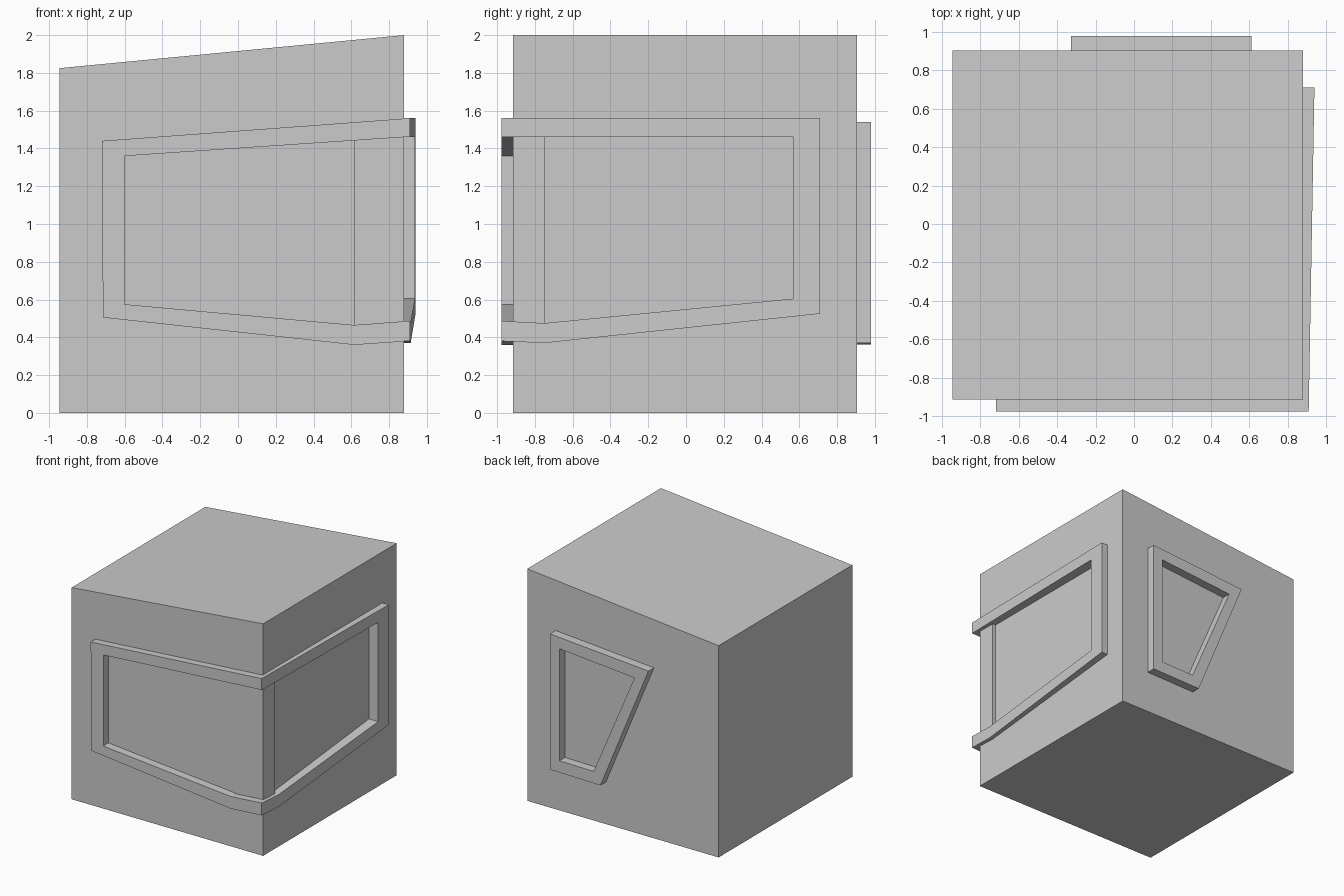
import bpy, bmesh

if "Cube" in bpy.data.objects:
    bpy.data.objects.remove(bpy.data.objects["Cube"])


def finish(name, bm):
    bmesh.ops.recalc_face_normals(bm, faces=bm.faces)
    me = bpy.data.meshes.new(name)
    bm.to_mesh(me)
    bm.free()
    ob = bpy.data.objects.new(name, me)
    bpy.context.collection.objects.link(ob)
    return ob


def prism(name, pts, near, far):
    """Solid from a profile; near / far place each 2D point in space."""
    bm = bmesh.new()
    a = [bm.verts.new(near(*p)) for p in pts]
    b = [bm.verts.new(far(*p)) for p in pts]
    bm.faces.new(a)
    bm.faces.new(b)
    for i in range(len(pts)):
        j = (i + 1) % len(pts)
        bm.faces.new((a[i], a[j], b[j], b[i]))
    return finish(name, bm)


def trim(name, outer, inner, near, far, closed):
    """Raised strip between an outer and an inner outline."""
    bm = bmesh.new()
    n = len(outer)
    rails = [[bm.verts.new(f(*p)) for p in path]
             for f, path in ((near, outer), (near, inner), (far, inner), (far, outer))]
    for i in range(n if closed else n - 1):
        j = (i + 1) % n
        for k in range(4):
            r, s = rails[k], rails[(k + 1) % 4]
            bm.faces.new((r[i], r[j], s[j], s[i]))
    if not closed:
        for i in (0, n - 1):
            bm.faces.new([r[i] for r in rails])
    return finish(name, bm)


def on_y(y):
    return lambda x, z: (x, y, z)


def on_x(x):
    return lambda y, z: (x, y, z)


def right_outer(y, z):
    return (0.91 + 0.03 * (y + 0.98) / 1.69, y, z)


# main body with sloping roof
body = prism("body", [(-0.945, 0), (0.88, 0), (0.88, 2), (-0.945, 1.825)],
             on_y(-0.915), on_y(0.905))

# shallow window recesses either side of the corner post
front_cut = prism("front_recess_cutter",
                  [(-0.6, 1.36), (-0.6, 0.575), (0.615, 0.465), (0.615, 1.443)],
                  on_y(-0.95), on_y(-0.907))
right_cut = prism("right_recess_cutter",
                  [(-0.75, 1.46), (0.57, 1.46), (0.57, 0.605), (-0.75, 0.475)],
                  on_x(0.95), on_x(0.85))
for cutter in (front_cut, right_cut):
    mod = body.modifiers.new("recess", "BOOLEAN")
    mod.operation = "DIFFERENCE"
    mod.solver = "EXACT"
    mod.object = cutter
    cutter.hide_render = True
    cutter.hide_viewport = True

# wraparound window frame, front half and right half
trim("front_window_frame",
     [(0.88, 1.558), (-0.72, 1.44), (-0.715, 0.505), (0.615, 0.36), (0.88, 0.378)],
     [(0.88, 1.46), (-0.6, 1.36), (-0.6, 0.575), (0.615, 0.465), (0.88, 0.485)],
     on_y(-0.978), on_y(-0.915), False)
trim("right_window_frame",
     [(-0.978, 1.56), (0.71, 1.56), (0.71, 0.525), (-0.75, 0.37), (-0.978, 0.38)],
     [(-0.978, 1.46), (0.57, 1.46), (0.57, 0.605), (-0.75, 0.475), (-0.978, 0.487)],
     right_outer, on_x(0.88), False)

# tapered window frame on the back
trim("back_window_frame",
     [(0.612, 1.54), (-0.328, 1.47), (0.13, 0.362), (0.612, 0.37)],
     [(0.52, 1.435), (-0.195, 1.375), (0.195, 0.465), (0.52, 0.47)],
     on_y(0.98), on_y(0.905), True)
